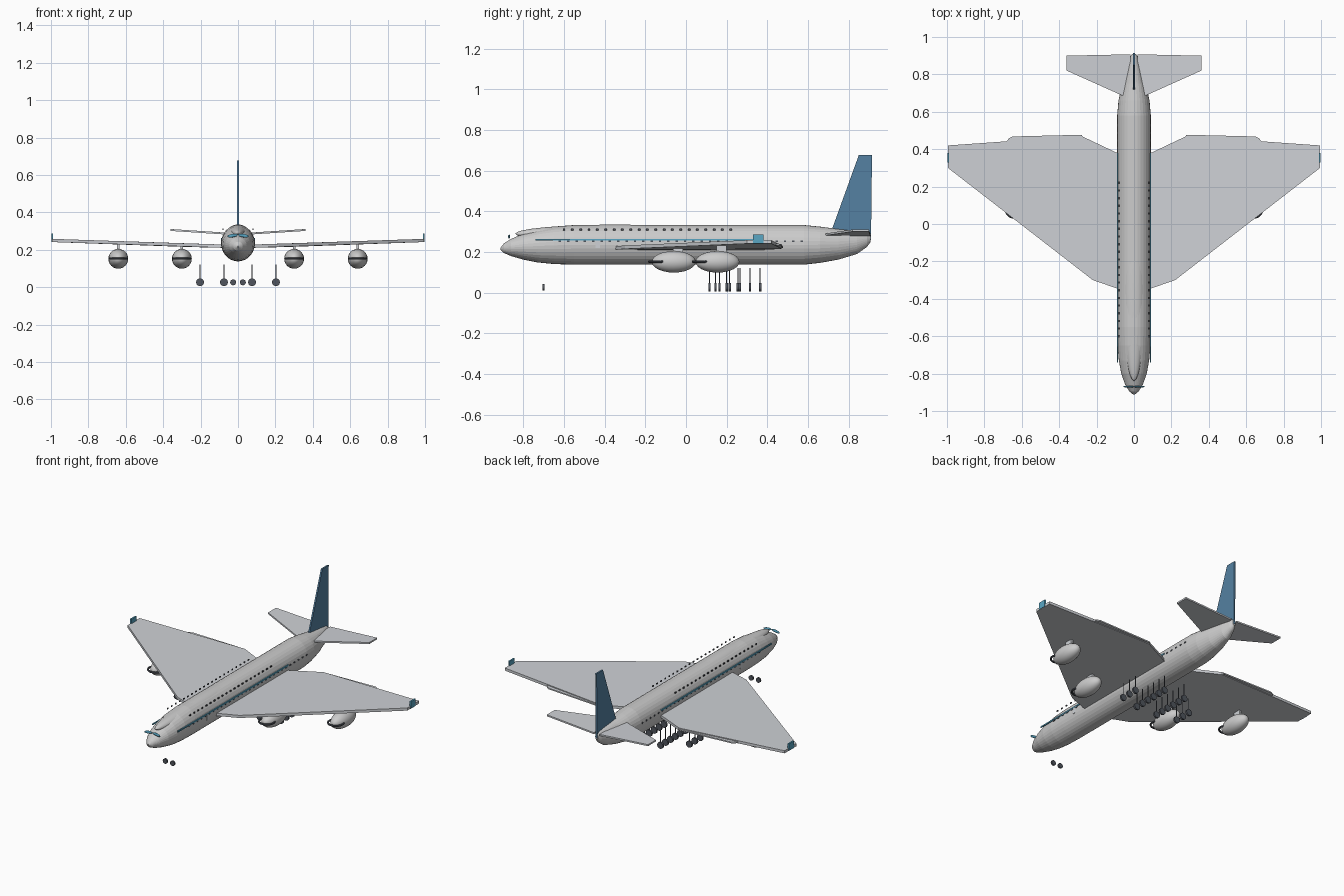
import bpy, bmesh
from math import sin, cos, pi
from mathutils import Vector

if "Cube" in bpy.data.objects:
    bpy.data.objects.remove(bpy.data.objects["Cube"])


def material(name, rgb):
    m = bpy.data.materials.new(name)
    m.diffuse_color = (*rgb, 1)
    m.use_nodes = True
    m.node_tree.nodes["Principled BSDF"].inputs["Base Color"].default_value = m.diffuse_color
    return m


WHITE = material("white_paint", (0.82, 0.83, 0.84))
WING = material("wing_grey", (0.62, 0.64, 0.67))
NAVY = material("fin_blue", (0.09, 0.22, 0.36))
CYAN = material("light_blue", (0.1, 0.38, 0.55))
DARK = material("dark_grey", (0.08, 0.09, 0.11))


def finish(bm, name, mat):
    bmesh.ops.recalc_face_normals(bm, faces=bm.faces)
    me = bpy.data.meshes.new(name)
    bm.to_mesh(me)
    bm.free()
    ob = bpy.data.objects.new(name, me)
    bpy.context.collection.objects.link(ob)
    me.materials.append(mat)
    return ob


def loft(name, rings, mat):
    """Join equal-length rings of points into a capped skin."""
    bm = bmesh.new()
    rows = [[bm.verts.new(p) for p in r] for r in rings]
    n = len(rows[0])
    for a, b in zip(rows, rows[1:]):
        for i in range(n):
            bm.faces.new((a[i], a[(i + 1) % n], b[(i + 1) % n], b[i]))
    bm.faces.new(rows[0])
    bm.faces.new(rows[-1])
    return finish(bm, name, mat)


def slab(name, outline, offset, mat):
    """Flat panel: outline shifted both ways by offset."""
    o = Vector(offset)
    return loft(name, [[Vector(p) - o for p in outline], [Vector(p) + o for p in outline]], mat)


def box_into(bm, c, s):
    vs = bmesh.ops.create_cube(bm, size=1)["verts"]
    bmesh.ops.scale(bm, vec=s, verts=vs)
    bmesh.ops.translate(bm, vec=c, verts=vs)


def boxes(name, centres, s, mat):
    bm = bmesh.new()
    for c in centres:
        box_into(bm, c, s)
    return finish(bm, name, mat)


def ellipsoid(name, c, s, mat, rot=(0, 0, 0), seg=24):
    bpy.ops.mesh.primitive_uv_sphere_add(segments=seg, ring_count=seg // 2, location=c, rotation=rot)
    ob = bpy.context.object
    ob.name, ob.scale = name, s
    ob.data.materials.append(mat)
    bpy.ops.object.shade_smooth()
    return ob


def cylinder(name, c, r, depth, mat, rot=(0, 0, 0), seg=16):
    bpy.ops.mesh.primitive_cylinder_add(vertices=seg, radius=r, depth=depth, location=c, rotation=rot)
    bpy.context.object.name = name
    bpy.context.object.data.materials.append(mat)


# Fuselage: y, half width, bottom z, top z
stations = [(-0.912, 0.004, 0.212, 0.222), (-0.895, 0.025, 0.195, 0.243), (-0.86, 0.047, 0.18, 0.265),
            (-0.80, 0.068, 0.163, 0.29), (-0.73, 0.081, 0.149, 0.31), (-0.65, 0.088, 0.141, 0.325),
            (-0.55, 0.09, 0.138, 0.333), (0.58, 0.09, 0.138, 0.333), (0.66, 0.083, 0.147, 0.325),
            (0.75, 0.064, 0.163, 0.313), (0.84, 0.04, 0.19, 0.304), (0.89, 0.022, 0.225, 0.297),
            (0.908, 0.01, 0.25, 0.285)]
N = 32
fuselage = loft("fuselage", [[(w * cos(2 * pi * i / N), y, (a + b) / 2 + (b - a) / 2 * sin(2 * pi * i / N))
                              for i in range(N)] for y, w, a, b in stations], WHITE)

# Upper deck hump
ellipsoid("upper_deck", (0, -0.35, 0.29), (0.06, 0.49, 0.045), WHITE, seg=32)

# Tail fin
slab("tail_fin", [(0, 0.71, 0.29), (0, 0.85, 0.677), (0, 0.915, 0.677), (0, 0.91, 0.26)], (0.005, 0, 0), NAVY)

for side, s in (("left", -1), ("right", 1)):
    # Main wing with dihedral
    wing = [(0.03, -0.37, 0.218), (0.09, -0.345, 0.22), (0.22, -0.30, 0.224), (0.995, 0.30, 0.25),
            (0.995, 0.42, 0.25), (0.28, 0.47, 0.224), (0.09, 0.38, 0.22), (0.03, 0.35, 0.218)]
    slab(f"{side}_wing", [(s * x, y, z) for x, y, z in wing], (0, 0, 0.0085), WING)
    # Trailing edge flap and leading edge slat
    flap = [(0.27, 0.455, 0.224), (0.69, 0.43, 0.237), (0.67, 0.457, 0.237), (0.65, 0.468, 0.236), (0.28, 0.477, 0.224)]
    slab(f"{side}_flap", [(s * x, y, z) for x, y, z in flap], (0, 0, 0.004), WING)
    # Tailplane
    tail = [(0.02, 0.67, 0.284), (0.07, 0.69, 0.287), (0.36, 0.82, 0.306), (0.36, 0.90, 0.306), (0.02, 0.907, 0.284)]
    slab(f"{side}_tailplane", [(s * x, y, z) for x, y, z in tail], (0, 0, 0.005), WING)
    # Wing tip fence, cheat line, door and cockpit pane
    boxes(f"{side}_wingtip_fence", [(s * 0.993, 0.355, 0.265)], (0.01, 0.05, 0.045), CYAN)
    boxes(f"{side}_stripe", [(s * 0.089, -0.18, 0.26)], (0.006, 1.12, 0.008), CYAN)
    boxes(f"{side}_door", [(s * 0.088, -0.435, 0.242)], (0.006, 0.022, 0.044), WING)
    ellipsoid(f"{side}_cockpit_window", (s * 0.029, -0.87, 0.276), (0.029, 0.005, 0.009), CYAN,
              rot=(0, s * 0.15, 0), seg=16)
    # Window rows
    boxes(f"{side}_upper_windows", [(s * 0.08, -0.6 + 0.041 * i, 0.311) for i in range(21)],
          (0.005, 0.012, 0.008), DARK)
    boxes(f"{side}_main_windows", [(s * 0.088, -0.62 + 0.041 * i, 0.253) for i in range(30)],
          (0.007, 0.012, 0.008), DARK)

    # Engines with intake ring and pylon
    for pos, x, y in (("inner", 0.30, -0.06), ("outer", 0.64, 0.155)):
        ellipsoid(f"{side}_{pos}_engine", (s * x, y, 0.152), (0.053, 0.108, 0.053), WHITE)
        bpy.ops.mesh.primitive_torus_add(major_segments=24, minor_segments=8, major_radius=0.046,
                                         minor_radius=0.006, location=(s * x, y - 0.075, 0.153))
        bpy.context.object.name = f"{side}_{pos}_intake_ring"
        bpy.context.object.data.materials.append(DARK)
        boxes(f"{side}_{pos}_pylon", [(s * x, y + 0.02, 0.212)], (0.014, 0.05, 0.035), WING)

    # Landing gear
    cylinder(f"{side}_nose_wheel", (s * 0.026, -0.70, 0.026), 0.016, 0.01, DARK, (pi / 2, 0, 0))
    wheels = [(0.075, 0.115 + 0.05 * i) for i in range(6)] + [(0.203, 0.145 + 0.055 * i) for i in range(3)]
    for i, (x, y) in enumerate(wheels):
        cylinder(f"{side}_main_wheel_{i}", (s * x, y, 0.0265), 0.021, 0.011, DARK, (pi / 2, 0, 0))
        cylinder(f"{side}_gear_strut_{i}", (s * x, y, 0.08), 0.0025, 0.085, DARK, seg=8)
